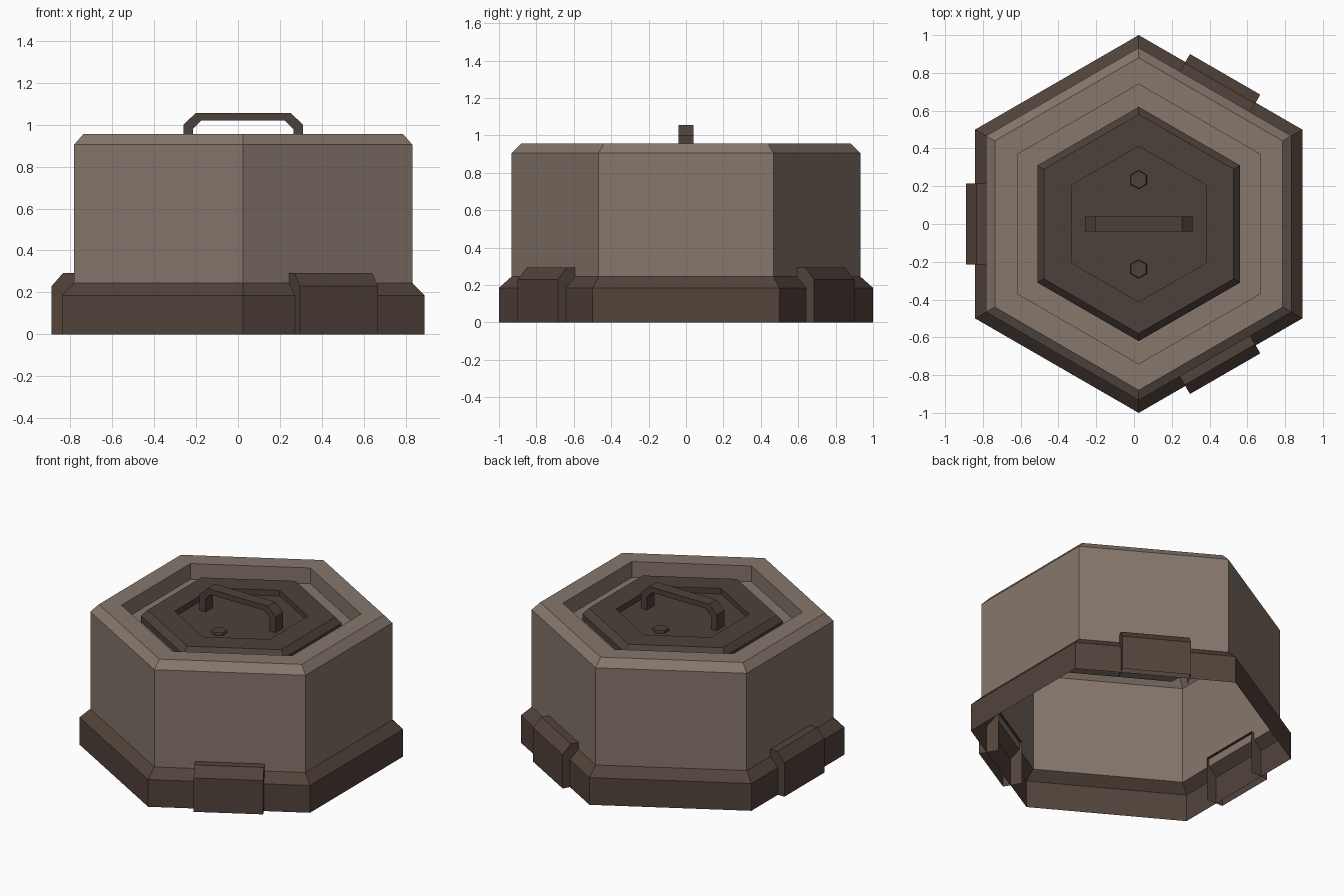
import bpy
import math

if "Cube" in bpy.data.objects:
    bpy.data.objects.remove(bpy.data.objects["Cube"])

CX = 0.025  # hexagon centre: the left clip shifts the bounding box


def srgb(r, g, b):
    f = lambda c: c / 12.92 if c <= 0.04045 else ((c + 0.055) / 1.055) ** 2.4
    return (f(r / 255), f(g / 255), f(b / 255), 1)


def material(name, rgb):
    m = bpy.data.materials.new(name)
    m.diffuse_color = srgb(*rgb)
    m.use_nodes = True
    m.node_tree.nodes["Principled BSDF"].inputs["Base Color"].default_value = m.diffuse_color
    return m


TAN = material("warm grey", (134, 119, 108))
BROWN = material("dark brown", (82, 67, 59))
LID = material("dark grey brown", (77, 65, 59))


def make(name, verts, faces, mat):
    me = bpy.data.meshes.new(name)
    me.from_pydata(verts, [], faces)
    me.materials.append(mat)
    ob = bpy.data.objects.new(name, me)
    bpy.context.collection.objects.link(ob)
    return ob


def hex_lathe(name, profile, mat, cap=False, y=0.0):
    """Revolve (radius, z) points into a six-sided shell, points along y."""
    verts = [(CX + r * math.cos(math.radians(30 + 60 * k)),
              y + r * math.sin(math.radians(30 + 60 * k)), z)
             for r, z in profile for k in range(6)]
    faces = []
    for i in range(len(profile) - 1):
        for k in range(6):
            n = (k + 1) % 6
            faces.append((i * 6 + k, i * 6 + n, i * 6 + 6 + n, i * 6 + 6 + k))
    if cap:
        last = (len(profile) - 1) * 6
        faces.append(tuple(range(last, last + 6)))
    return make(name, verts, faces, mat)


def extrude(name, profile, half, angle, mat, skip=()):
    """Extrude a counter-clockwise (out, z) profile sideways, turned by angle."""
    c, s = math.cos(math.radians(angle)), math.sin(math.radians(angle))
    n = len(profile)
    verts = [(CX + a * c - t * s, a * s + t * c, z)
             for t in (-half, half) for a, z in profile]
    faces = [tuple(range(n)), tuple(range(2 * n - 1, n - 1, -1))]
    faces += [(i, n + i, n + (i + 1) % n, (i + 1) % n)
              for i in range(n) if i not in skip]
    return make(name, verts, faces, mat)


# Base skirt, open underneath
hex_lathe("base_skirt", [(1.0, 0), (1.0, 0.185), (0.933, 0.245)], BROWN)

# Hollow body with chamfered rim and recessed top
hex_lathe("body", [(0.933, 0.24), (0.933, 0.905), (0.88, 0.957),
                   (0.74, 0.957), (0.74, 0.85)], TAN, cap=True)

# Lid with bevelled border and sunken middle
hex_lathe("lid", [(0.62, 0.85), (0.62, 0.89), (0.58, 0.93),
                  (0.412, 0.93), (0.412, 0.892)], LID, cap=True)

# Bolts in the lid
for label, y in (("back", 0.235), ("front", -0.238)):
    hex_lathe("bolt_" + label, [(0.05, 0.89), (0.05, 0.905), (0.046, 0.91)],
              LID, cap=True, y=y)

# Handle: bent square bar
outer = [(0.285, 0.89), (0.285, 1.0), (0.228, 1.056)]
inner = [(0.2, 1.02), (0.24, 0.98), (0.24, 0.89)]
half_bar = outer + inner
mirror = [(-x, z) for x, z in outer[::-1]]
mirror_in = [(-x, z) for x, z in inner[::-1]]
extrude("handle", outer + mirror + mirror_in + inner, 0.04, 0, LID)

# Clips on three sides, open at the back and underneath
clip = [(0.915, 0), (0.915, 0.23), (0.86, 0.293), (0.79, 0.293), (0.79, 0)]
for i, angle in enumerate((60, 180, 300)):
    extrude("clip_%d" % (i + 1), clip, 0.215, angle, BROWN, skip=(3, 4))
